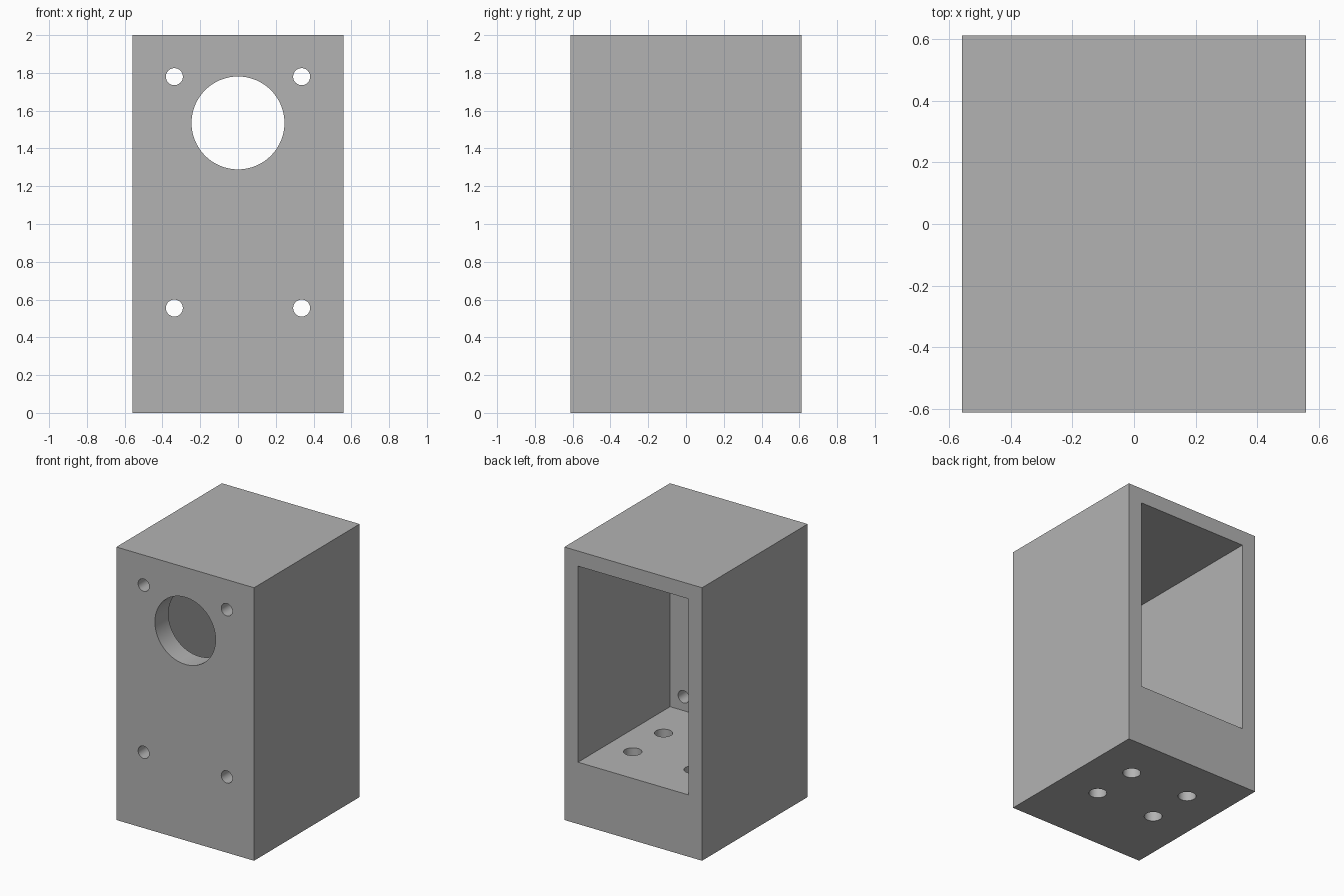
import bpy
from math import pi

default = bpy.data.objects.get("Cube")
if default:
    bpy.data.objects.remove(default, do_unlink=True)

HALF_X, HALF_Y, HEIGHT = 0.558, 0.611, 2.0
WALL, FRONT_WALL, FLOOR = 0.111, 0.157, 0.453

grey = bpy.data.materials.new("plain_grey")
grey.use_nodes = True
COLOUR = (0.45, 0.45, 0.45, 1)
grey.diffuse_color = COLOUR
grey.node_tree.nodes["Principled BSDF"].inputs["Base Color"].default_value = COLOUR


def box(name, low, high):
    """Axis-aligned box between two corners."""
    bpy.ops.mesh.primitive_cube_add(size=1, location=[(a + b) / 2 for a, b in zip(low, high)])
    obj = bpy.context.object
    obj.name = name
    obj.scale = [b - a for a, b in zip(low, high)]
    bpy.ops.object.transform_apply(location=True, rotation=True, scale=True)
    obj.data.materials.append(grey)
    return obj


def drill(name, radius, depth, location, rotation=(0, 0, 0)):
    """Round cutter."""
    bpy.ops.mesh.primitive_cylinder_add(vertices=64, radius=radius, depth=depth,
                                        location=location, rotation=rotation)
    obj = bpy.context.object
    obj.name = name
    bpy.ops.object.transform_apply(location=True, rotation=True, scale=True)
    obj.data.materials.append(grey)
    return obj


def cut(target, cutter):
    """Subtract the cutter, then discard it."""
    cutter.hide_render = True
    bpy.ops.object.select_all(action='DESELECT')
    target.select_set(True)
    bpy.context.view_layer.objects.active = target
    mod = target.modifiers.new("cut", 'BOOLEAN')
    mod.operation = 'DIFFERENCE'
    mod.solver = 'EXACT'
    mod.object = cutter
    bpy.ops.object.modifier_apply(modifier=mod.name)
    bpy.data.objects.remove(cutter, do_unlink=True)


# Block hollowed out from the back
housing = box("housing", (-HALF_X, -HALF_Y, 0), (HALF_X, HALF_Y, HEIGHT))
cut(housing, box("cavity", (-HALF_X + WALL, -HALF_Y + FRONT_WALL, FLOOR),
                 (HALF_X - WALL, HALF_Y + 0.2, HEIGHT - WALL)))

# Large round opening in the front wall
along_y = (pi / 2, 0, 0)
cut(housing, drill("main_opening", 0.246, 0.4, (0, -HALF_Y, 1.535), along_y))

# Four small front holes and four floor holes
for side in (-1, 1):
    for z in (0.555, 1.78):
        cut(housing, drill("front_hole", 0.045, 0.4, (side * 0.337, -HALF_Y, z), along_y))
    for y in (-0.09, 0.267):
        cut(housing, drill("floor_hole", 0.061, 0.7, (side * 0.245, y, 0.2)))

housing.select_set(True)
bpy.context.view_layer.objects.active = housing
bpy.ops.object.shade_smooth_by_angle(angle=pi / 6)
